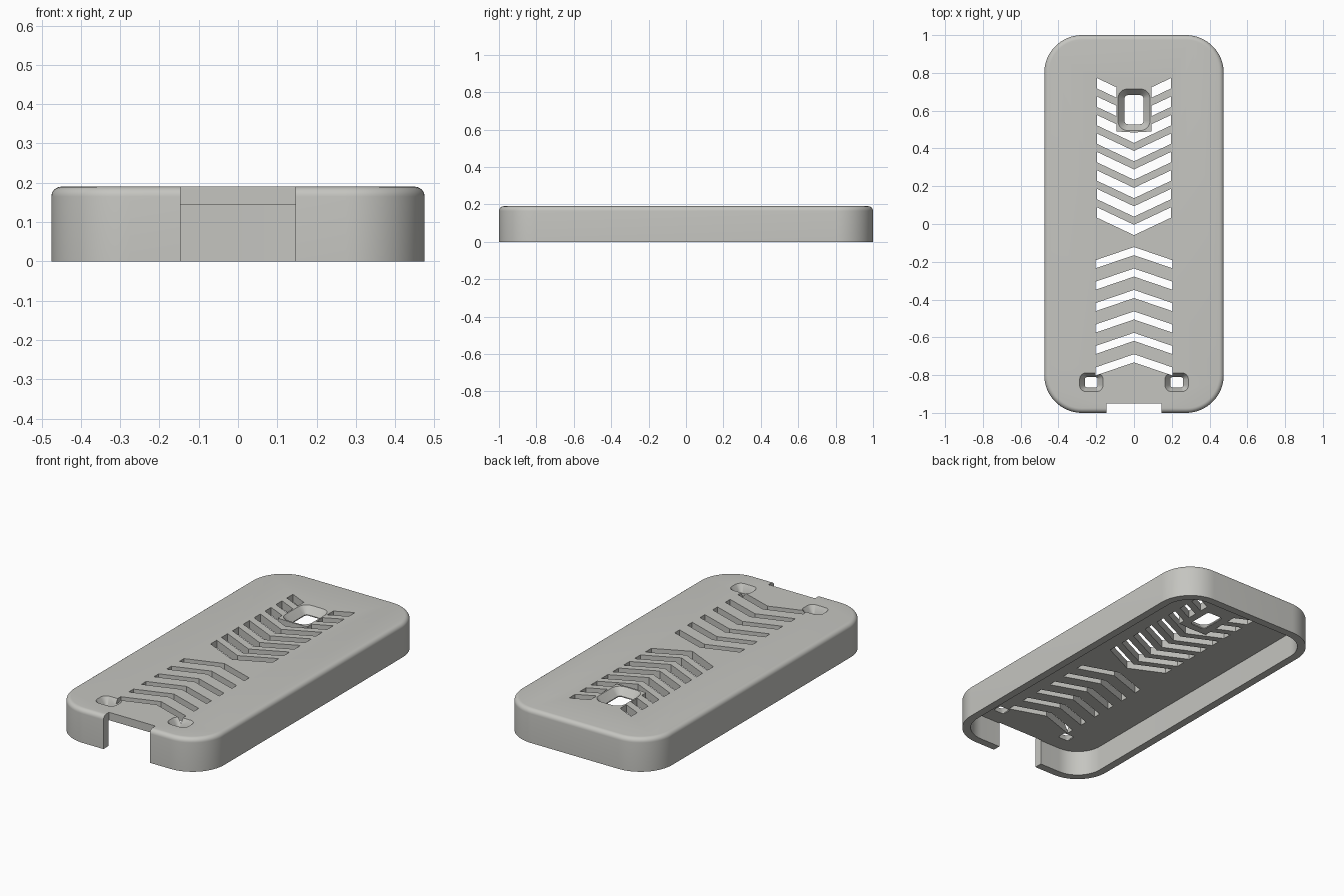
import bpy, bmesh, math

if "Cube" in bpy.data.objects:
    bpy.data.objects.remove(bpy.data.objects["Cube"])

SHELL = bpy.data.materials.new("warm_grey")
SHELL.diffuse_color = (0.56, 0.56, 0.53, 1)
SHELL.use_nodes = True
SHELL.node_tree.nodes["Principled BSDF"].inputs["Base Color"].default_value = SHELL.diffuse_color

TOP, FLOOR, WALL = 0.19, 0.145, 0.045


def rounded_rect(cx, cy, hx, hy, r, n=10):
    """Counter-clockwise outline of a rounded rectangle."""
    pts = []
    for i, (sx, sy) in enumerate([(1, 1), (-1, 1), (-1, -1), (1, -1)]):
        for k in range(n + 1):
            a = math.pi / 2 * (i + k / n)
            pts.append((cx + sx * (hx - r) + r * math.cos(a),
                        cy + sy * (hy - r) + r * math.sin(a)))
    return pts


def loft(name, rings):
    """Closed solid through (outline, z) rings, bottom to top."""
    bm = bmesh.new()
    loops = [[bm.verts.new((x, y, z)) for x, y in pts] for pts, z in rings]
    for lo, hi in zip(loops, loops[1:]):
        for i in range(len(lo)):
            j = (i + 1) % len(lo)
            bm.faces.new((lo[i], lo[j], hi[j], hi[i]))
    bm.faces.new(loops[0][::-1])
    bm.faces.new(loops[-1])
    bmesh.ops.recalc_face_normals(bm, faces=bm.faces)
    mesh = bpy.data.meshes.new(name)
    bm.to_mesh(mesh)
    bm.free()
    obj = bpy.data.objects.new(name, mesh)
    bpy.context.collection.objects.link(obj)
    mesh.materials.append(SHELL)
    return obj


cutters = []


def cut(name, rings):
    obj = loft(name, rings)
    obj.hide_render = True
    cutters.append(obj)


def slot(pts):
    cut("slot_cutter", [(pts, 0.10), (pts, 0.25)])


def mirror_x(half):
    """Complete a symmetric outline from its right half."""
    return half + [(-x, y) for x, y in reversed(half) if x > 1e-6]


# Outer shell with a rounded upper edge
R = 0.025
rings = [(rounded_rect(0, 0, 0.475, 1, 0.2, 16), 0)]
for k in range(7):
    a = math.pi / 2 * k / 6
    d = R * (1 - math.cos(a))
    rings.append((rounded_rect(0, 0, 0.475 - d, 1 - d, 0.2 - d, 16),
                  TOP - R + R * math.sin(a)))
case = loft("phone_case", rings)

# Hollow underside
inner = rounded_rect(0, 0, 0.475 - WALL, 1 - WALL, 0.2 - WALL, 16)
cut("cavity_cutter", [(inner, -0.1), (inner, FLOOR)])

# Port notch in the front wall
notch = [(-0.146, -1.1), (0.146, -1.1), (0.146, -0.95), (-0.146, -0.95)]
cut("notch_cutter", [(notch, -0.1), (notch, 0.3)])

# Upper V slots; the top ones stop at the frame around the camera
W, FX, FY = 0.195, 0.093, 0.49
S = 0.092 / W
for i in range(8):
    tip = -0.004 + 0.0977 * i
    low = tip - 0.055
    if i < 5:
        slot(mirror_x([(0, low), (W, low + S * W), (W, tip + S * W), (0, tip)]))
    elif i == 5:
        slot(mirror_x([(0, low), (W, low + S * W), (W, tip + S * W),
                       (FX, tip + S * FX), (FX, FY), (0, min(FY, tip))]))
    else:
        for s in (-1, 1):
            slot([(s * FX, low + S * FX), (s * W, low + S * W),
                  (s * W, tip + S * W), (s * FX, tip + S * FX)])

# Lower inverted V slots
W2 = 0.205
for i in range(6):
    tip = -0.122 - 0.1135 * i
    slot(mirror_x([(0, tip - 0.043), (W2, tip - 0.113), (W2, tip - 0.07), (0, tip)]))


# Flared openings: camera and two corner holes
def flared_hole(name, cx, cy, hx, hy, r, flare_x, flare_y):
    small = rounded_rect(cx, cy, hx, hy, r, 6)
    big = rounded_rect(cx, cy, hx + flare_x, hy + flare_y, r + min(flare_x, flare_y), 6)
    cut(name, [(small, 0.10), (small, FLOOR + 0.005), (big, TOP), (big, 0.25)])


flared_hole("camera_cutter", 0, 0.605, 0.05, 0.077, 0.018, 0.035, 0.033)
for s in (-1, 1):
    flared_hole("corner_cutter", s * 0.226, -0.838, 0.034, 0.027, 0.012, 0.028, 0.023)

# Apply the cuts and clean up
for c in cutters:
    m = case.modifiers.new(c.name, 'BOOLEAN')
    m.operation, m.solver, m.object = 'DIFFERENCE', 'EXACT', c
bpy.context.view_layer.objects.active = case
case.select_set(True)
for m in list(case.modifiers):
    bpy.ops.object.modifier_apply(modifier=m.name)
for c in cutters:
    bpy.data.objects.remove(c)
bpy.ops.object.shade_smooth_by_angle(angle=math.radians(30))
